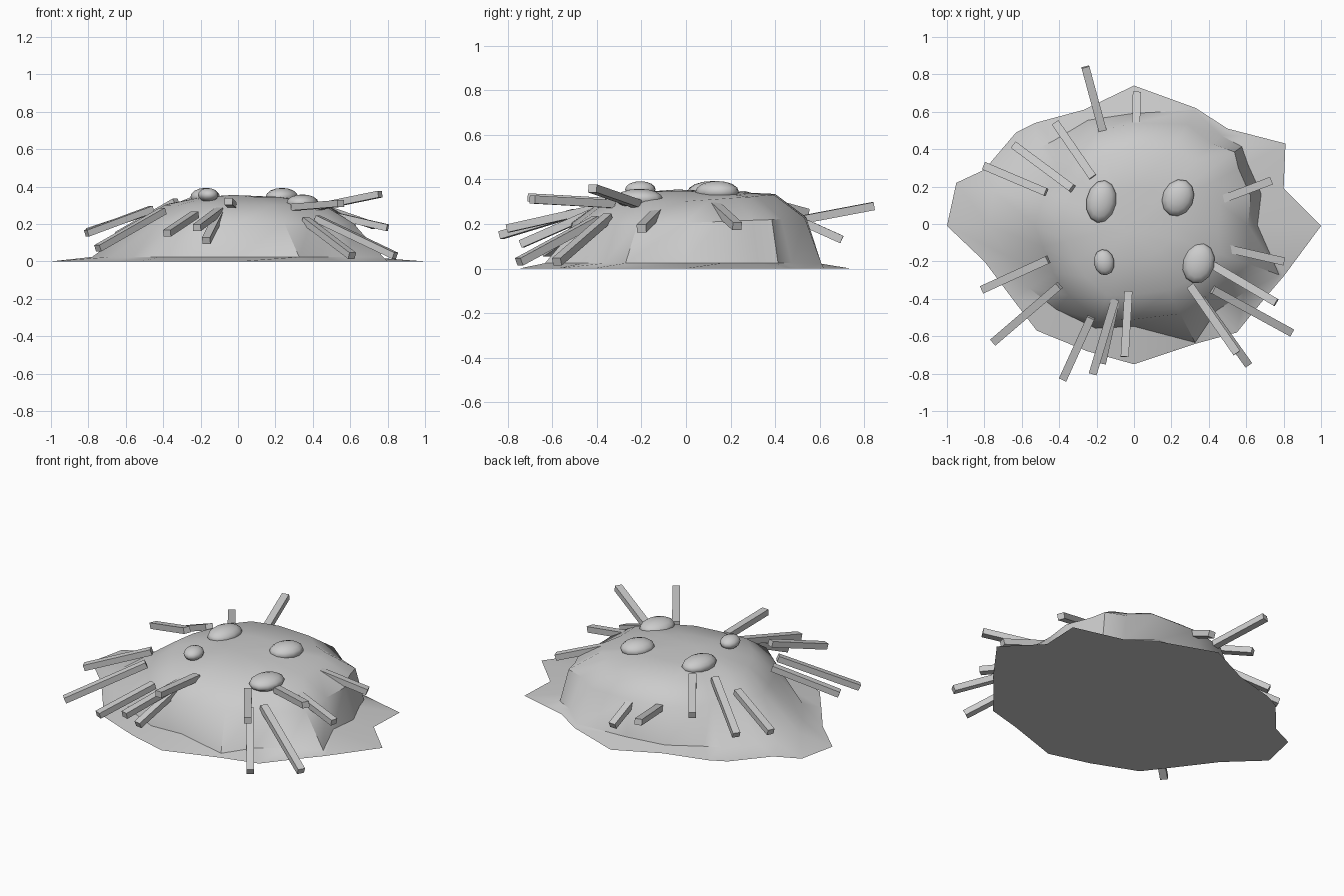
import bpy, bmesh, math
from mathutils import Vector, Matrix

if "Cube" in bpy.data.objects:
    bpy.data.objects.remove(bpy.data.objects["Cube"])

def make_object(name, bm):
    bmesh.ops.recalc_face_normals(bm, faces=bm.faces)
    me = bpy.data.meshes.new(name)
    bm.to_mesh(me)
    bm.free()
    ob = bpy.data.objects.new(name, me)
    bpy.context.collection.objects.link(ob)
    return ob

# Spokes: rim x, rim y, foot fraction, shoulder fraction
SPOKES = [
    (1.0, -.01, .66, .61), (.80, .19, .85, .78), (.81, .43, .75, .69),
    (.655, .47, .88, .82), (.50, .51, .93, .84), (.33, .62, .98, .86),
    (0, .74, .80, .73),
    (-.27, .61, .91, .81), (-.53, .54, .82, .67), (-.63, .49, .82, .61),
    (-.80, .29, .85, .58), (-.95, .22, .79, .52), (-1.0, -.01, .78, .53),
    (-.80, -.20, .85, .61), (-.65, -.40, .86, .66), (-.52, -.57, .80, .67),
    (-.25, -.68, .82, .76), (0, -.75, .73, .68), (.33, -.64, .99, .75),
    (.55, -.58, .80, .71), (.68, -.42, .87, .74), (.80, -.28, .97, .77)]

# Mound with a thin ragged skirt and flat underside, higher towards the back
bm = bmesh.new()
rings = []
for ring in range(5):
    verts = []
    for x, y, foot, shoulder in SPOKES:
        back = max(0, y / math.hypot(x, y))
        f, z = [(1, 0), (foot, .024), (shoulder, .205 + .025 * back),
                (shoulder * .74, .302 + .033 * back),
                (shoulder * .35, .345)][ring]
        verts.append(bm.verts.new((x * f, y * f, z)))
    rings.append(verts)
n = len(SPOKES)
for a, b in zip(rings, rings[1:]):
    for i in range(n):
        j = (i + 1) % n
        bm.faces.new((a[i], a[j], b[j], b[i]))
peak = bm.verts.new((-.03, -.04, .355))
for i in range(n):
    bm.faces.new((rings[-1][i], rings[-1][(i + 1) % n], peak))
bm.faces.new(rings[0][::-1])
mound = make_object("mound", bm)
bpy.context.view_layer.objects.active = mound
mound.select_set(True)
bpy.ops.object.shade_smooth_by_angle(angle=math.radians(40))
mound.select_set(False)

# Square sticks poking out: start xyz, end xyz
STICKS = [
    (-.16, .47, .21, -.26, .84, .28), (.01, .50, .22, .015, .70, .13),
    (-.22, .25, .33, -.42, .54, .25), (-.33, .19, .32, -.64, .42, .14),
    (-.47, .17, .27, -.80, .31, .16), (-.46, -.19, .28, -.81, -.35, .15),
    (-.40, -.33, .27, -.75, -.63, .07), (-.23, -.50, .25, -.38, -.83, .15),
    (-.10, -.40, .27, -.22, -.80, .18), (-.10, -.42, .25, -.17, -.74, .11),
    (-.03, -.36, .30, -.05, -.71, .32), (.30, -.33, .29, .55, -.69, .31),
    (.36, -.40, .22, .61, -.75, .03), (.42, -.35, .23, .84, -.58, .03),
    (.42, -.22, .29, .76, -.42, .36), (.45, -.12, .26, .80, -.20, .18),
    (.44, .12, .29, .73, .23, .19)]
for k, s in enumerate(STICKS):
    a, b = Vector(s[:3]), Vector(s[3:])
    d = b - a
    side = d.cross(Vector((0, 0, 1))).normalized()
    up = side.cross(d).normalized()
    m = Matrix((side * .043, d, up * .036)).transposed().to_4x4()
    bm = bmesh.new()
    bmesh.ops.create_cube(bm, size=1,
                          matrix=Matrix.Translation((a + b) / 2) @ m)
    make_object(f"stick_{k + 1}", bm)

# Oval pebbles on top: x, y, z, half width, half length, half height, turn
PEBBLES = [
    (-.175, .12, .345, .08, .115, .048, -10), (.235, .14, .345, .083, .102, .048, -25),
    (.345, -.21, .313, .085, .11, .045, -15), (-.16, -.205, .355, .055, .07, .037, 10)]
for k, (x, y, z, rx, ry, rz, turn) in enumerate(PEBBLES):
    bm = bmesh.new()
    bmesh.ops.create_uvsphere(
        bm, u_segments=12, v_segments=8, radius=1,
        matrix=Matrix.Translation((x, y, z))
        @ Matrix.Rotation(math.radians(turn), 4, 'Z')
        @ Matrix.Diagonal((rx, ry, rz, 1)))
    for f in bm.faces:
        f.smooth = True
    make_object(f"pebble_{k + 1}", bm)
